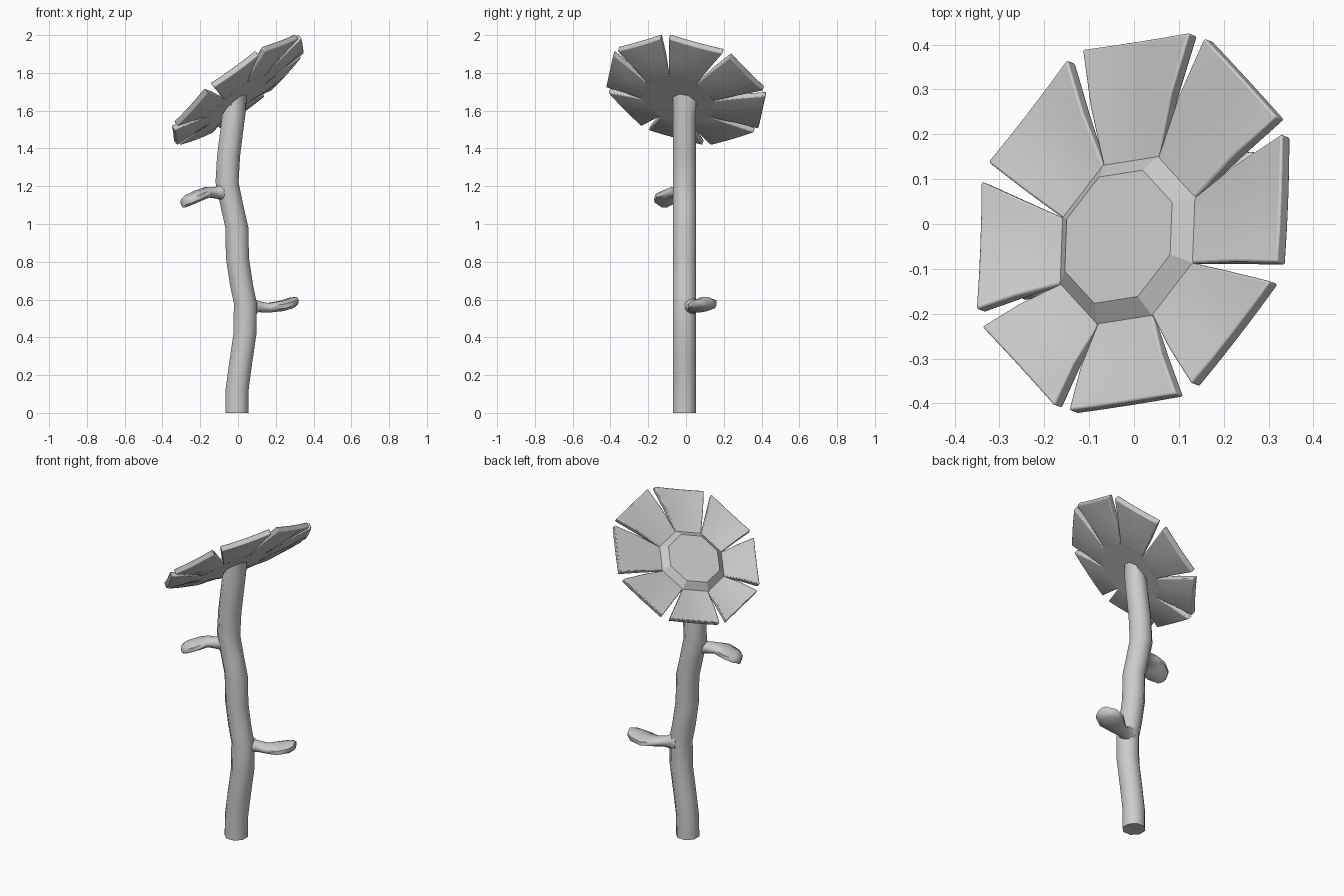
import bpy, bmesh
from math import cos, sin, pi, radians
from mathutils import Vector, Matrix

if "Cube" in bpy.data.objects:
    bpy.data.objects.remove(bpy.data.objects["Cube"])

# Tilted flower head frame
N = Vector((-0.77, 0.30, 1)).normalized()
E1 = Vector((1, 0, 0.77)).normalized()
E2 = N.cross(E1)
HEAD = Vector((-0.005, -0.04, 1.655))      # centre of disc underside
TIPS = Vector((-0.01, 0.005, 1.722))       # centre of ring of petal tips


def finish(name, bm, angle, bevel=0):
    bmesh.ops.recalc_face_normals(bm, faces=bm.faces)
    me = bpy.data.meshes.new(name)
    bm.to_mesh(me)
    bm.free()
    ob = bpy.data.objects.new(name, me)
    bpy.context.collection.objects.link(ob)
    bpy.ops.object.select_all(action='DESELECT')
    ob.select_set(True)
    bpy.context.view_layer.objects.active = ob
    if bevel:
        m = ob.modifiers.new("bevel", 'BEVEL')
        m.width, m.segments, m.limit_method = bevel, 2, 'ANGLE'
        m.angle_limit = radians(40)
    bpy.ops.object.shade_smooth_by_angle(angle=radians(angle))
    return ob


def loft(name, rings, angle, bevel=0):
    bm = bmesh.new()
    vs = [[bm.verts.new(p) for p in r] for r in rings]
    n = len(vs[0])
    for a, b in zip(vs, vs[1:]):
        for i in range(n):
            j = (i + 1) % n
            bm.faces.new((a[i], a[j], b[j], b[i]))
    bm.faces.new(vs[0])
    bm.faces.new(vs[-1])
    return finish(name, bm, angle, bevel)


def ring(c, u, v, n=8, turn=pi / 8):
    return [Vector(c) + u * cos(turn + 2 * pi * i / n) + v * sin(turn + 2 * pi * i / n)
            for i in range(n)]


# Wavy stem
R = 0.066
path = [(0, -0.006), (0.13, -0.004), (0.27, 0.015), (0.42, 0.037), (0.58, 0.039),
        (0.68, 0.018), (0.82, -0.003), (0.98, -0.006), (1.1, -0.033), (1.22, -0.058),
        (1.36, -0.05), (1.58, -0.022)]
X, Y = Vector((R, 0, 0)), Vector((0, R, 0))
rings = [ring((x, -0.008, z), X, Y) for z, x in path]
rings.append(ring((0, -0.008, 1.665), E1 * 0.06, E2 * R))
loft("stem", rings, 50)


# Two leaves: sections are (centre, half width, half thickness)
def leaf(name, secs):
    d = Vector(secs[-1][0]) - Vector(secs[0][0])
    w = Vector((-d.y, d.x, 0)).normalized()
    t = w.cross(d.normalized())
    loft(name, [ring(c, w * a, t * b, 8, pi / 8) for c, a, b in secs], 60)


leaf("lower_leaf", [((0.05, 0.015, 0.57), 0.05, 0.06), ((0.105, 0.035, 0.563), 0.035, 0.032),
                    ((0.16, 0.055, 0.556), 0.05, 0.027), ((0.23, 0.083, 0.566), 0.082, 0.029),
                    ((0.285, 0.1, 0.583), 0.07, 0.03), ((0.31, 0.108, 0.593), 0.035, 0.022)])
leaf("upper_leaf", [((-0.05, -0.02, 1.165), 0.05, 0.06), ((-0.11, -0.042, 1.165), 0.035, 0.035),
                    ((-0.16, -0.06, 1.168), 0.05, 0.03), ((-0.21, -0.088, 1.15), 0.082, 0.03),
                    ((-0.265, -0.108, 1.125), 0.07, 0.03), ((-0.292, -0.116, 1.11), 0.035, 0.025)])

# Octagonal flower centre
a0 = radians(7.5)
loft("flower_centre", [ring(HEAD, E1 * 0.203, E2 * 0.203, 8, a0 + pi / 8),
                       ring(HEAD + N * 0.012, E1 * 0.203, E2 * 0.203, 8, a0 + pi / 8),
                       ring(HEAD + N * 0.05, E1 * 0.158, E2 * 0.158, 8, a0 + pi / 8)], 20)

# Eight cupped petals: rows are (blend to tip centre, radius, half width, low, high, sag)
rows = [(0, 0.15, 0.062, 0.002, 0.012, 0), (0.0, 0.185, 0.077, 0.0, 0.016, 0),
        (0.5, 0.30, 0.112, -0.012, 0.02, 0.016), (1, 0.417, 0.148, -0.03, 0.003, 0.004)]
for k in range(8):
    a = a0 + k * pi / 4
    rad = E1 * cos(a) + E2 * sin(a)
    side = E2 * cos(a) - E1 * sin(a)
    rings = []
    for f, r, w, lo, hi, sag in rows:
        c = HEAD.lerp(TIPS, f) + rad * r
        top = [c + side * w * s + N * (hi - sag * (1 - s * s)) for s in (-1, -0.5, 0, 0.5, 1)]
        low = [c + side * w * s + N * (lo - sag * (1 - s * s)) for s in (1, 0.5, 0, -0.5, -1)]
        rings.append(top + low)
    loft(f"petal_{k + 1}", rings, 40, 0.012)
